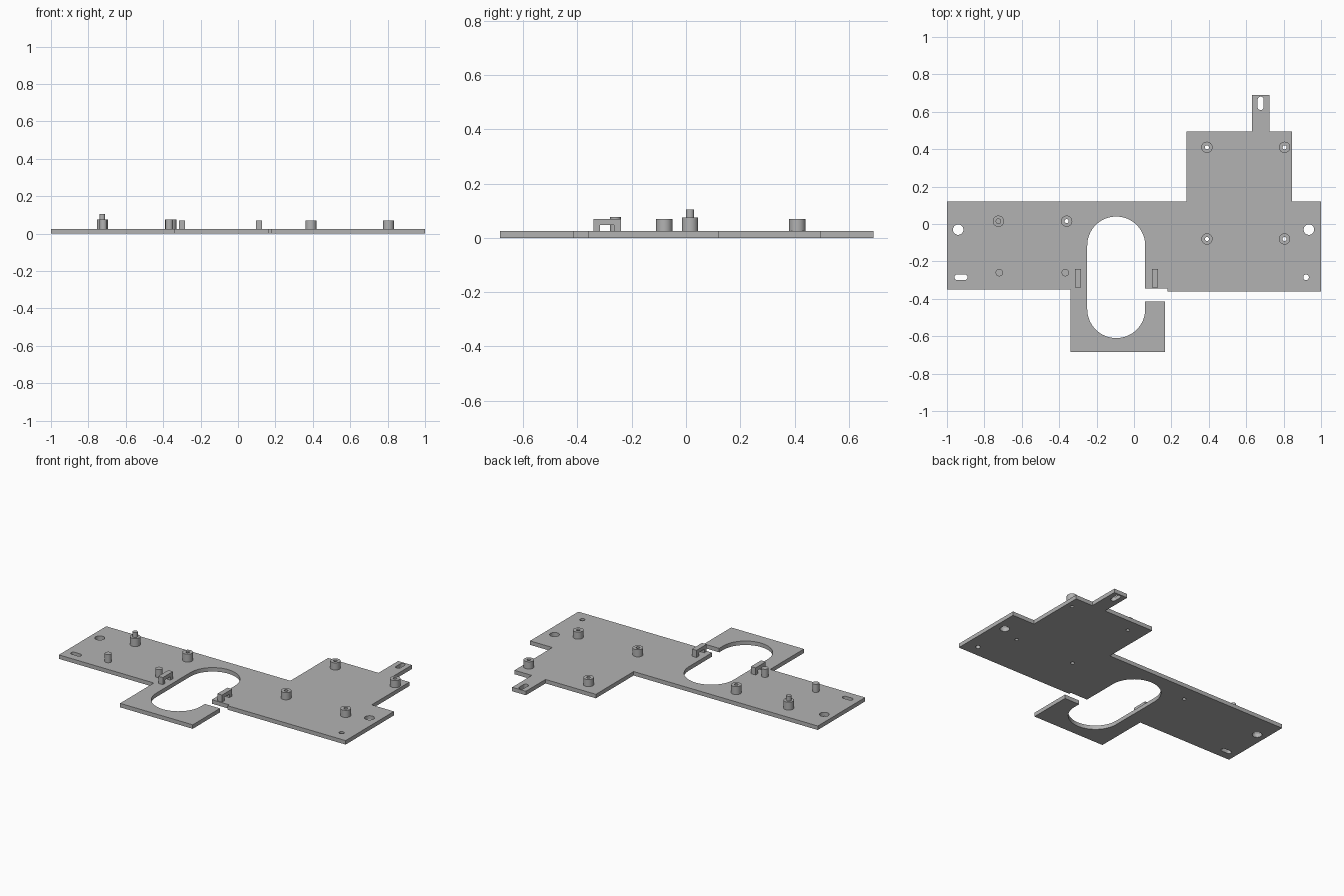
import bpy, bmesh
from math import sin, cos, pi, radians

if "Cube" in bpy.data.objects:
    bpy.data.objects.remove(bpy.data.objects["Cube"], do_unlink=True)

grey = bpy.data.materials.new("plain grey")
grey.use_nodes = True
colour = (0.45, 0.45, 0.45, 1)
grey.diffuse_color = colour
grey.node_tree.nodes["Principled BSDF"].inputs["Base Color"].default_value = colour

THICK = 0.025


def arc(x, y, r, start=0, end=360, steps=32):
    full = end - start == 360
    count = steps if full else steps + 1
    angles = [radians(start + (end - start) * i / steps) for i in range(count)]
    return [(x + r * cos(a), y + r * sin(a)) for a in angles]


def slot(x, y, r, dx=0, dy=0):
    """Round-ended slot whose end centres lie (dx, dy) either side of the middle."""
    turn = 90 if dy else 0
    return (arc(x + dx, y + dy, r, -90 + turn, 90 + turn, 12)
            + arc(x - dx, y - dy, r, 90 + turn, 270 + turn, 12))


def extrude(name, loops, z0, z1):
    """Fill the first loop, leave the others as holes, and extrude from z0 to z1."""
    curve = bpy.data.curves.new(name + " outline", "CURVE")
    curve.dimensions = "2D"
    curve.fill_mode = "BOTH"
    curve.extrude = (z1 - z0) / 2
    for loop in loops:
        spline = curve.splines.new("POLY")
        spline.points.add(len(loop) - 1)
        for point, (x, y) in zip(spline.points, loop):
            point.co = (x, y, 0, 1)
        spline.use_cyclic_u = True
    temp = bpy.data.objects.new(name + " outline", curve)
    bpy.context.collection.objects.link(temp)
    graph = bpy.context.evaluated_depsgraph_get()
    mesh = bpy.data.meshes.new_from_object(temp.evaluated_get(graph))
    bpy.data.objects.remove(temp, do_unlink=True)
    bpy.data.curves.remove(curve)

    bm = bmesh.new()
    bm.from_mesh(mesh)
    bmesh.ops.remove_doubles(bm, verts=bm.verts, dist=0.00005)
    bmesh.ops.translate(bm, verts=bm.verts, vec=(0, 0, (z0 + z1) / 2))
    bmesh.ops.recalc_face_normals(bm, faces=bm.faces)
    bm.to_mesh(mesh)
    bm.free()
    mesh.name = name
    mesh.materials.clear()
    mesh.materials.append(grey)
    obj = bpy.data.objects.new(name, mesh)
    bpy.context.collection.objects.link(obj)
    bpy.ops.object.select_all(action="DESELECT")
    obj.select_set(True)
    bpy.context.view_layer.objects.active = obj
    bpy.ops.object.shade_smooth_by_angle(angle=radians(30))
    return obj


# Base plate, whose outline runs in and around the large open slot
outline = [(-1, 0.12), (0.28, 0.12), (0.28, 0.495), (0.63, 0.495), (0.63, 0.69),
           (0.725, 0.69), (0.725, 0.495), (0.845, 0.495), (0.845, 0.12), (1, 0.12),
           (1, -0.36), (0.18, -0.36), (0.18, -0.345), (0.06, -0.345)]
outline += arc(-0.095, -0.115, 0.155, 0, 180)
outline += arc(-0.095, -0.455, 0.155, 180, 360)
outline += [(0.06, -0.415), (0.165, -0.415), (0.165, -0.685), (-0.34, -0.685),
            (-0.34, -0.35), (-1, -0.35)]

standoffs = [(x, y) for x in (0.39, 0.805) for y in (-0.08, 0.41)]
tall_standoff = (-0.36, 0.015)
pin_standoff = (-0.725, 0.015)

holes = [arc(-0.94, -0.03, 0.028), arc(0.935, -0.03, 0.028), arc(0.92, -0.285, 0.015),
         slot(-0.925, -0.285, 0.015, dx=0.02), slot(0.677, 0.645, 0.016, dy=0.02)]
holes += [arc(x, y, 0.011) for x, y in standoffs + [tall_standoff]]
extrude("base_plate", [outline] + holes, 0, THICK)

# Hollow standoffs
for i, (x, y) in enumerate(standoffs):
    extrude(f"standoff_{i + 1}", [arc(x, y, 0.03), arc(x, y, 0.011)], THICK, 0.07)
extrude("tall_standoff", [arc(*tall_standoff, 0.03), arc(*tall_standoff, 0.011)], THICK, 0.075)

# Solid standoff with a locating pin
extrude("pin_standoff", [arc(*pin_standoff, 0.03)], THICK, 0.075)
extrude("locating_pin", [arc(*pin_standoff, 0.015)], 0.075, 0.105)

# Plain posts
for side, x in (("right", -0.72), ("left", -0.367)):
    extrude(f"post_{side}", [arc(x, -0.26, 0.02)], THICK, 0.076)


# Bridge-shaped cable loops either side of the large slot
def bridge(name, x):
    profile = [(-0.34, THICK), (-0.34, 0.07), (-0.24, 0.07), (-0.24, THICK),
               (-0.265, THICK), (-0.265, 0.047), (-0.317, 0.047), (-0.317, THICK)]
    bm = bmesh.new()
    face = bm.faces.new([bm.verts.new((x - 0.016, y, z)) for y, z in profile])
    moved = bmesh.ops.extrude_face_region(bm, geom=[face])["geom"]
    verts = [v for v in moved if isinstance(v, bmesh.types.BMVert)]
    bmesh.ops.translate(bm, verts=verts, vec=(0.032, 0, 0))
    bmesh.ops.recalc_face_normals(bm, faces=bm.faces)
    mesh = bpy.data.meshes.new(name)
    bm.to_mesh(mesh)
    bm.free()
    mesh.materials.append(grey)
    bpy.context.collection.objects.link(bpy.data.objects.new(name, mesh))


bridge("cable_loop_right", -0.3)
bridge("cable_loop_left", 0.111)
